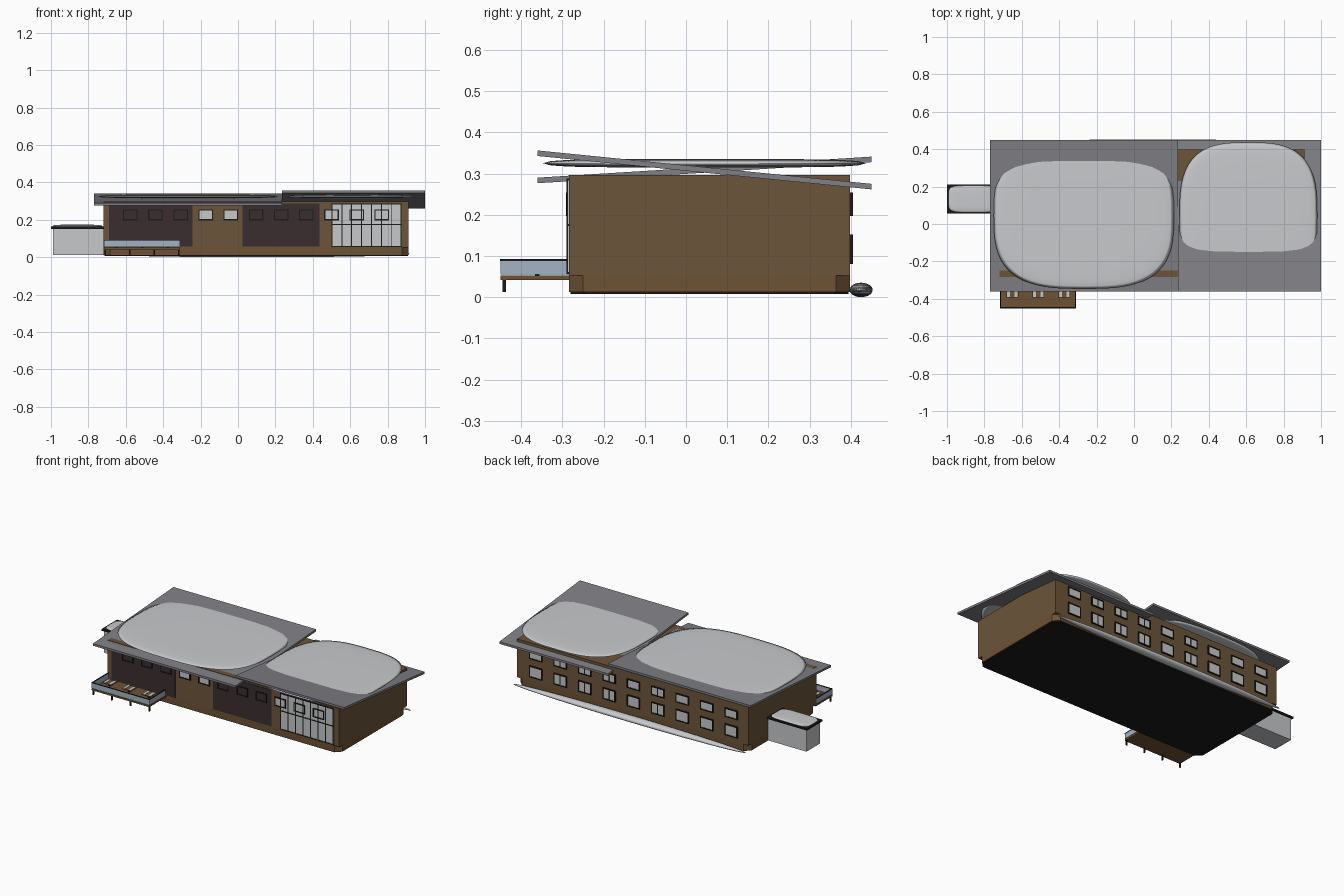
import bpy, bmesh, math

if "Cube" in bpy.data.objects:
    bpy.data.objects.remove(bpy.data.objects["Cube"])

def material(name, r, g, b):
    m = bpy.data.materials.new(name)
    m.diffuse_color = (r, g, b, 1)
    m.use_nodes = True
    m.node_tree.nodes["Principled BSDF"].inputs["Base Color"].default_value = m.diffuse_color
    return m

WALL = material("brown wall", .150, .090, .043)
WOOD = material("warm wood", .155, .085, .035)
ROOF = material("roof grey", .215, .215, .238)
SNOW = material("snow white", .58, .59, .61)
PANEL = material("dark panel", .042, .027, .029)
FRAME = material("frame black", .012, .011, .010)
GLASS = material("pale glass", .57, .58, .59)
RAIL = material("rail glass", .37, .45, .55)

def finish(name, bm, mats, smooth=False):
    bmesh.ops.recalc_face_normals(bm, faces=bm.faces)
    me = bpy.data.meshes.new(name)
    bm.to_mesh(me)
    bm.free()
    for m in mats:
        me.materials.append(m)
    if smooth:
        for p in me.polygons:
            p.use_smooth = True
    ob = bpy.data.objects.new(name, me)
    bpy.context.collection.objects.link(ob)
    return ob

def add_box(bm, x0, x1, y0, y1, z0, z1, index=0):
    v = [bm.verts.new((x, y, z)) for x in (x0, x1) for y in (y0, y1) for z in (z0, z1)]
    for f in ((0, 1, 3, 2), (4, 6, 7, 5), (0, 4, 5, 1), (2, 3, 7, 6), (0, 2, 6, 4), (1, 5, 7, 3)):
        bm.faces.new([v[i] for i in f]).material_index = index

def boxes(name, items, *mats):
    bm = bmesh.new()
    for it in items:
        add_box(bm, *it)
    return finish(name, bm, mats)

def prism(name, pts, offset, *mats):
    """Extrude a closed 3D outline along an offset vector."""
    bm = bmesh.new()
    f = bm.faces.new([bm.verts.new(p) for p in pts])
    ext = bmesh.ops.extrude_face_region(bm, geom=[f])["geom"]
    bmesh.ops.translate(bm, vec=offset, verts=[e for e in ext if isinstance(e, bmesh.types.BMVert)])
    return finish(name, bm, mats)

def pillow(name, x0, x1, y0, y1, z0, z1, n=3.0, seg=64):
    """Flat rounded snow cap with a superellipse outline."""
    bm = bmesh.new()
    cx, cy, cz = (x0 + x1) / 2, (y0 + y1) / 2, (z0 + z1) / 2
    def ring(r, z):
        out = []
        for i in range(seg):
            a = 2 * math.pi * i / seg
            c, s = math.cos(a), math.sin(a)
            px = math.copysign(abs(c) ** (2 / n), c) * (x1 - x0) / 2 * r
            py = math.copysign(abs(s) ** (2 / n), s) * (y1 - y0) / 2 * r
            out.append(bm.verts.new((cx + px, cy + py, z)))
        return out
    radii = (.3, .6, .8, .9, .96, 1)
    h = (z1 - z0) / 2
    prof = [(r, cz - h * math.sqrt(1 - r ** 6)) for r in radii]
    prof += [(r, cz + h * math.sqrt(1 - r ** 6)) for r in radii[-2::-1]]
    rings = [ring(r, z) for r, z in prof]
    for a, b in zip(rings, rings[1:]):
        for i in range(seg):
            j = (i + 1) % seg
            bm.faces.new((a[i], a[j], b[j], b[i]))
    bm.faces.new(rings[0])
    bm.faces.new(rings[-1])
    return finish(name, bm, [SNOW], True)

X0, X1, Y0, Y1 = -.719, .912, -.284, .398

# Main block and chamfered plinth
boxes("main_walls", [(X0, X1, Y0, Y1, .053, .297)], WALL)
def octagon(d, z, c=.034):
    a, b, e, f = X0 - d, X1 + d, Y0 - d, Y1 + d
    return [(a + c, e, z), (b - c, e, z), (b, e + c, z), (b, f - c, z),
            (b - c, f, z), (a + c, f, z), (a, f - c, z), (a, e + c, z)]
prism("plinth", octagon(0, .012), (0, 0, .041), WOOD)
prism("underside", octagon(-.004, .007), (0, 0, .006), FRAME)

# Two opposed sloping roof slabs
def roof(name, x0, x1, zf, zb, t=.0135):
    prism(name, [(x0, -.36, zf), (x0, .45, zb), (x0, .45, zb - t), (x0, -.36, zf - t)],
          (x1 - x0, 0, 0), ROOF)
roof("left_roof", -.77, .235, .290, .341)
roof("right_roof", .235, 1.0, .356, .275)
pillow("left_roof_snow", -.75, .214, -.347, .437, .315, .335)
pillow("right_roof_snow", .243, .98, -.347, .437, .315, .335)

# Dark facade panels
F = Y0
DARK = ((-.69, -.243), (.024, .436))
boxes("dark_panels", [(a, b, F - .003, F, .057, .288) for a, b in DARK], PANEL)

# Tall glazed bay with mullions
boxes("bay_glass", [(.50, .875, F - .003, F, .057, .286)], GLASS)
bars = [(x - .0025, x + .0025, F - .006, F, .057, .286)
        for x in [.502 + i * .0529 for i in range(8)]]
bars += [(.50, .877, F - .006, F, z - .0025, z + .0025) for z in (.058, .175, .285)]
boxes("bay_mullions", bars, FRAME)

# Windows: frame border plus pane, facing s = -1 front or +1 back
def window(items, cx, cz, w, h, s, split=False, pane=1):
    y = Y0 if s < 0 else Y1
    def plate(x0, x1, z0, z1, d, i):
        items.append((x0, x1, min(y, y + s * d), max(y, y + s * d), z0, z1, i))
    a, b, c, d, t = cx - w / 2, cx + w / 2, cz - h / 2, cz + h / 2, .006
    plate(a + t, b - t, c + t, d - t, .0045, pane)
    for x0, x1, z0, z1 in ((a, a + t, c, d), (b - t, b, c, d),
                           (a + t, b - t, c, c + t), (a + t, b - t, d - t, d)):
        plate(x0, x1, z0, z1, .0075, 0)
    if split:
        plate(cx - .003, cx + .003, c + t, d - t, .0065, 0)

front = []
for i in range(12):
    x = -.575 + i * .1345 - .001
    if x > .86:
        continue
    dark = any(a - .04 < x < b + .03 for a, b in DARK)
    window(front, x, .226, .078, .057, -1, pane=2 if dark else 1)
boxes("front_windows", front, FRAME, GLASS, PANEL)

back = []
for i in range(9):
    x = .777 - i * .172
    window(back, x, .225, .09, .057, 1, i in (1, 2, 3, 5))
    window(back, x, .116, .09, .072, 1, i in (1, 2, 3, 5))
boxes("back_windows", back, FRAME, GLASS)

# Side annex with flat roof and snow
boxes("annex_walls", [(-.99, X0, .064, .202, .012, .152)], GLASS)
boxes("annex_roof", [(-1.0, X0, .055, .211, .152, .163)], FRAME)
pillow("annex_snow", -.993, -.725, .061, .206, .158, .174, 5)

# Front deck with legs, rails and tables
DX0, DX1, DY = -.716, -.31, -.45
boxes("deck_floor", [(DX0, DX1, DY, Y0, .042, .053)], WOOD)
leg_x = [DX0 + .006 + i * (DX1 - DX0 - .012) / 3 for i in range(4)]
boxes("deck_legs", [(x - .004, x + .004, -.445, -.437, .012, .042) for x in leg_x], FRAME)
boxes("deck_rail_glass", [
    (DX0, DX1, DY, DY + .004, .055, .088),
    (DX0, DX0 + .004, DY, Y0, .055, .088),
    (DX1 - .004, DX1, DY, Y0, .055, .088)], RAIL)
boxes("deck_handrail", [
    (DX0, DX1, DY - .001, DY + .005, .088, .092),
    (DX0 - .001, DX0 + .005, DY, Y0, .088, .092),
    (DX1 - .005, DX1 + .001, DY, Y0, .088, .092)], FRAME)
tables = []
for x in (-.65, -.512, -.374):
    tables.append((x - .032, x + .032, -.392, -.33, .074, .078, 0))
    tables.append((x - .006, x + .006, -.367, -.355, .053, .074, 1))
    for s in (-1, 1):
        tables.append((x + s * .02 - .008, x + s * .02 + .008, -.39, -.332, .078, .0795, 2))
boxes("deck_tables", tables, WOOD, FRAME, GLASS)

# Long snow bank along the back
bm = bmesh.new()
bmesh.ops.create_uvsphere(bm, u_segments=48, v_segments=24, radius=1)
for v in bm.verts:
    v.co = (.1 + v.co.x * .82, .425 + v.co.y * .028, .0175 + v.co.z * .0175)
finish("back_snow_bank", bm, [SNOW], True)
